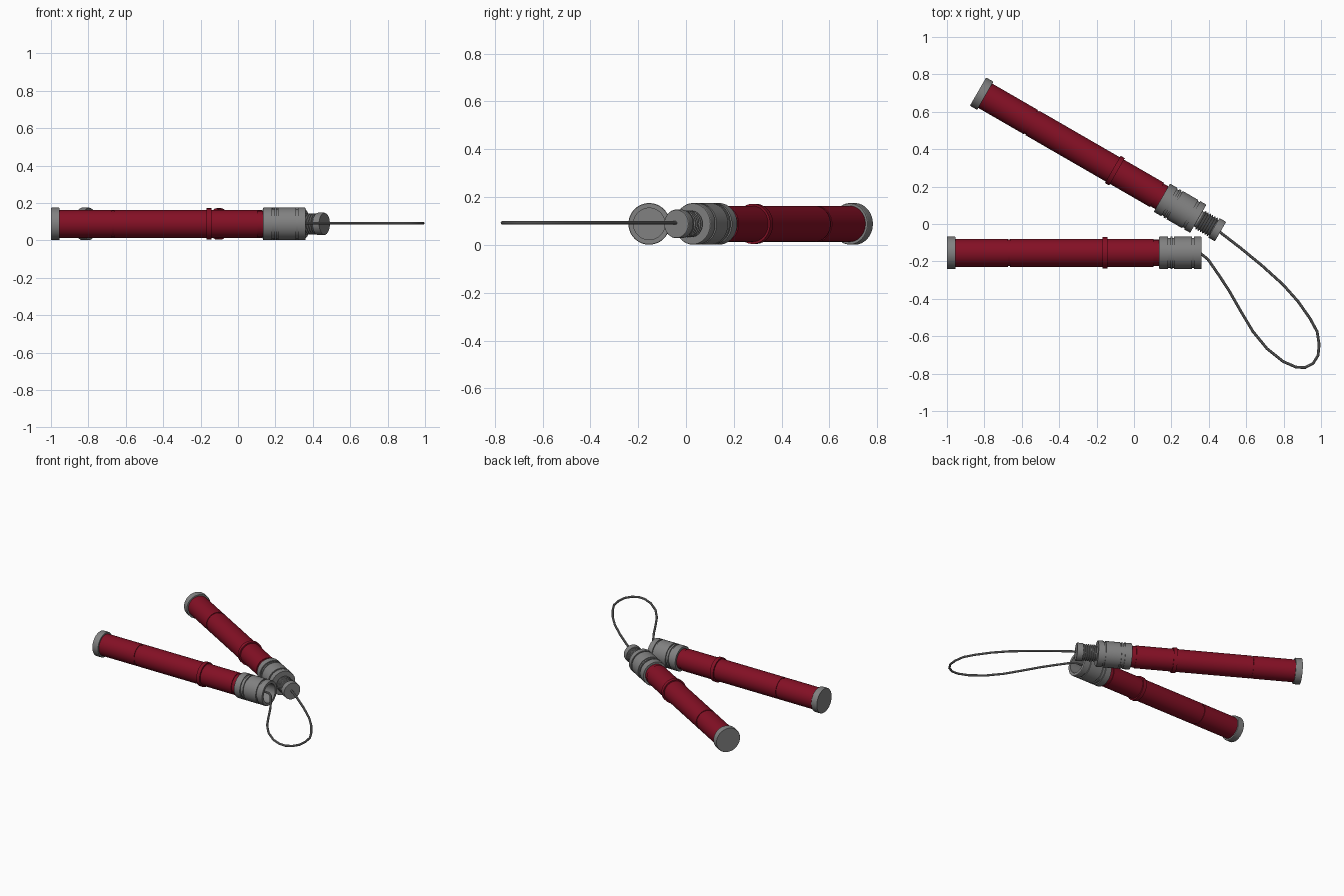
import bpy, bmesh, math
from mathutils import Matrix, Vector

cube = bpy.data.objects.get("Cube")
if cube:
    bpy.data.objects.remove(cube, do_unlink=True)


def material(name, rgb):
    m = bpy.data.materials.new(name)
    m.use_nodes = True
    m.diffuse_color = (*rgb, 1)
    m.node_tree.nodes["Principled BSDF"].inputs["Base Color"].default_value = (*rgb, 1)
    return m


RED = material("deep red", (0.23, 0.005, 0.018))
GRAY = material("mid gray", (0.22, 0.22, 0.22))
AXIS_Z = 0.088


def smooth(obj):
    bpy.ops.object.select_all(action="DESELECT")
    obj.select_set(True)
    bpy.context.view_layer.objects.active = obj
    bpy.ops.object.shade_smooth_by_angle(angle=math.radians(30))


def lathe(name, profile, mat, place):
    """Turn (distance, radius) points around the local x axis."""
    bm = bmesh.new()
    verts = [bm.verts.new((s, 0, r)) for s, r in profile]
    edges = [bm.edges.new(pair) for pair in zip(verts, verts[1:])]
    bmesh.ops.spin(bm, geom=verts + edges, cent=(0, 0, 0), axis=(1, 0, 0),
                   angle=math.tau, steps=48, use_duplicate=False)
    bmesh.ops.remove_doubles(bm, verts=bm.verts, dist=0.0002)
    bmesh.ops.recalc_face_normals(bm, faces=bm.faces)
    mesh = bpy.data.meshes.new(name)
    bm.to_mesh(mesh)
    bm.free()
    mesh.materials.append(mat)
    obj = bpy.data.objects.new(name, mesh)
    bpy.context.collection.objects.link(obj)
    obj.matrix_world = place
    smooth(obj)
    return obj


def groove(start, end, outer, inner):
    return [(start, outer), (start, inner), (end, inner), (end, outer)]


def handle(side, place, socket):
    # End cap
    lathe(side + "_end_cap", [(0, 0), (0, 0.085), (0.003, 0.087), (0.042, 0.087),
                              (0.045, 0.085), (0.045, 0)], GRAY, place)
    # Grip with a joint groove and a thin neck
    lathe(side + "_grip", [(0.04, 0), (0.04, 0.075)] + groove(0.325, 0.337, 0.075, 0.071)
          + [(1.105, 0.075), (1.105, 0.07), (1.14, 0.07), (1.14, 0)], RED, place)
    # Raised ring on the grip
    lathe(side + "_grip_ring", [(0.832, 0.07), (0.832, 0.084), (0.858, 0.084),
                                (0.858, 0.07), (0.832, 0.07)], RED, place)
    # Metal collar, hollow on the socket handle
    collar = [(1.135, 0), (1.135, 0.085), (1.138, 0.087)]
    for start, end in ((1.182, 1.194), (1.206, 1.214), (1.31, 1.322)):
        collar += groove(start, end, 0.087, 0.08)
    collar += [(1.357, 0.087), (1.36, 0.085)]
    collar += [(1.36, 0.066), (1.16, 0.066), (1.16, 0)] if socket else [(1.36, 0)]
    lathe(side + "_collar", collar, GRAY, place)


# Socket handle and stud handle
front_place = Matrix.Translation((-1, -0.154, AXIS_Z))
back_place = Matrix.Translation((-0.834, 0.708, AXIS_Z)) @ Matrix.Rotation(math.radians(-30), 4, "Z")
handle("front", front_place, True)
handle("back", back_place, False)

# Threaded stud
stud = [(1.35, 0), (1.35, 0.047), (1.368, 0.047)]
for i in range(6):
    s = 1.37 + i * 0.014
    stud += [(s, 0.048), (s + 0.004, 0.056), (s + 0.008, 0.056), (s + 0.012, 0.048)]
stud += [(1.456, 0.048), (1.456, 0.058), (1.459, 0.06), (1.494, 0.06), (1.497, 0.058), (1.497, 0)]
lathe("threaded_stud", stud, GRAY, back_place)

# Cable loop joining the handles
path = [(0.16, -0.154), (0.3, -0.154), (0.36, -0.16), (0.396, -0.19), (0.455, -0.275),
        (0.508, -0.356), (0.572, -0.468), (0.636, -0.575), (0.711, -0.666), (0.797, -0.735),
        (0.866, -0.765), (0.914, -0.768), (0.957, -0.746), (0.984, -0.703), (0.99, -0.644),
        (0.979, -0.575), (0.941, -0.505), (0.877, -0.414), (0.797, -0.324), (0.684, -0.222),
        (0.567, -0.126), (0.45, -0.036)]
curve = bpy.data.curves.new("cable_loop", "CURVE")
curve.dimensions = "3D"
curve.bevel_depth = 0.0075
curve.bevel_resolution = 3
curve.use_fill_caps = True
spline = curve.splines.new("POLY")
spline.points.add(len(path) - 1)
for point, (x, y) in zip(spline.points, path):
    point.co = (x, y, AXIS_Z + 0.004, 1)
cable = bpy.data.objects.new("cable_loop", curve)
bpy.context.collection.objects.link(cable)
curve.materials.append(GRAY)
bpy.ops.object.select_all(action="DESELECT")
cable.select_set(True)
bpy.context.view_layer.objects.active = cable
bpy.ops.object.convert(target="MESH")
smooth(bpy.context.view_layer.objects.active)
